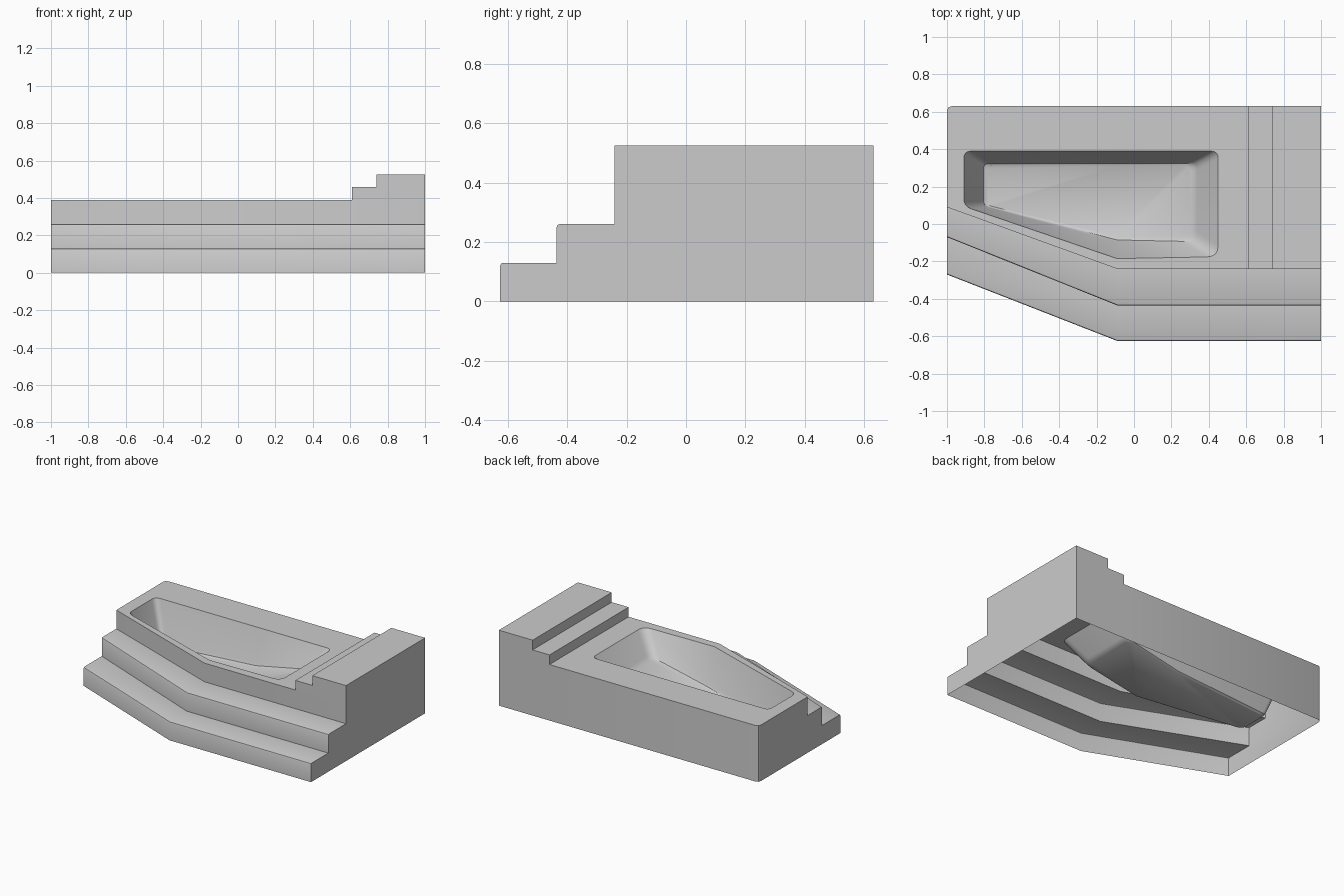
import bpy, bmesh
from mathutils import Vector
from math import radians

if "Cube" in bpy.data.objects:
    bpy.data.objects.remove(bpy.data.objects["Cube"])


def finish(name, bm):
    bmesh.ops.remove_doubles(bm, verts=bm.verts, dist=1e-5)
    bmesh.ops.recalc_face_normals(bm, faces=bm.faces)
    me = bpy.data.meshes.new(name)
    bm.to_mesh(me)
    bm.free()
    ob = bpy.data.objects.new(name, me)
    bpy.context.collection.objects.link(ob)
    bpy.context.view_layer.objects.active = ob
    ob.select_set(True)
    bpy.ops.object.shade_smooth_by_angle(angle=radians(30))
    ob.select_set(False)
    return ob


def ring(bm, pts):
    return [bm.verts.new(p) for p in pts]


def strip(bm, a, b, closed=False):
    n = len(a)
    for i in range(n if closed else n - 1):
        j = (i + 1) % n
        bm.faces.new((a[i], a[j], b[j], b[i]))


def rounded(corners, n=5):
    """Polygon of (x, y, radius) corners with rounded corners."""
    out = []
    for i, (x, y, r) in enumerate(corners):
        p = Vector((x, y))
        if r == 0:
            out.append(p)
            continue
        a = Vector(corners[i - 1][:2]) - p
        b = Vector(corners[(i + 1) % len(corners)][:2]) - p
        s, e = p + a.normalized() * r, p + b.normalized() * r
        for k in range(n):
            t = k / (n - 1)
            out.append(s * (1 - t) ** 2 + p * 2 * t * (1 - t) + e * t * t)
    return out


RIM, BACK, BLOCK_X = 0.39, 0.63, 0.61
BEND = -0.09
# front outline of each tier: y at left end, y right of the bend
TIERS = [(-0.27, -0.625), (-0.07, -0.435), (0.09, -0.24)]
H, C = 0.13, 0.01          # step height, nosing bevel

# stepped front profile, as (tier, inset, z)
profile = []
for i in range(3):
    profile.append((i, 0, i * H))
    top = (i + 1) * H
    if i < 2:
        profile += [(i, 0, top - C), (i, C * 0.3, top - C * 0.3), (i, C, top)]
    else:
        profile.append((i, 0, top))


def front_y(tier, inset, end):
    return TIERS[tier][end] + inset


# outer shell: steps, end walls and back wall, open underneath
bm = bmesh.new()
left = ring(bm, [(-1, front_y(t, d, 0), z) for t, d, z in profile])
mid = ring(bm, [(BEND, front_y(t, d, 1), z) for t, d, z in profile])
right = ring(bm, [(1, front_y(t, d, 1), z) for t, d, z in profile])
strip(bm, left, mid)
strip(bm, mid, right)
back = [(-1, 0.605), (-0.993, 0.623), (-0.975, BACK), (BLOCK_X, BACK), (1, BACK)]
low = ring(bm, [(x, y, 0) for x, y in back])
high = ring(bm, [(x, y, RIM) for x, y in back])
strip(bm, low, high)
bm.faces.new(left + [high[0], low[0]])
bm.faces.new(right + [high[-1], low[-1]])
finish("stepped_surround", bm)

# raised stepped block at the right end
bm = bmesh.new()
steps = [(BLOCK_X, RIM), (BLOCK_X, 0.457), (0.74, 0.457), (0.74, 0.525),
         (1, 0.525), (1, RIM)]
f = ring(bm, [(x, TIERS[2][1], z) for x, z in steps])
b = ring(bm, [(x, BACK, z) for x, z in steps])
strip(bm, f, b)
bm.faces.new(f)
bm.faces.new(b)
finish("end_block", bm)

# basin opening and floor outlines (matching corner order)
rim = rounded([(-0.91, 0.39, 0.04), (BEND, 0.39, 0), (0.45, 0.39, 0.04),
               (0.45, -0.175, 0.06), (BEND, -0.185, 0), (-0.91, 0.095, 0.04)])
floor = rounded([(-0.80, 0.32, 0.03), (BEND, 0.32, 0), (0.32, 0.32, 0.04),
                 (0.32, -0.09, 0.06), (BEND, -0.08, 0), (-0.80, 0.10, 0.03)])


def floor_z(x):
    if x < BEND:
        return 0.15 + 0.07 * (x - BEND)
    return 0.15 + 0.21 * (x - BEND)


# sloping tub basin
bm = bmesh.new()
rings = []
for t, d in [(0, 0), (0.85, 0.9), (0.95, 0.97), (1.12, 1)]:
    pts = [r.lerp(p, t) if t <= 1 else r + (p - r) * t for r, p in zip(rim, floor)]
    rings.append(ring(bm, [(p.x, p.y, RIM + (floor_z(p.x) - RIM) * d) for p in pts]))
for a, b in zip(rings, rings[1:]):
    strip(bm, a, b, True)
last = rings[-1]
m0, m1 = 5, 16             # bend vertices in the ring
bm.faces.new(last[m0:m1 + 1])
bm.faces.new(last[m1:] + last[:m0 + 1])
finish("basin", bm)

# flat rim deck around the basin
bm = bmesh.new()
outer = [(x, y) for x, y in back[:4]] + [(BLOCK_X, TIERS[2][1]), (BEND, TIERS[2][1]),
                                        (-1, TIERS[2][0])]
edges = []
for loop in (outer, rim):
    vs = ring(bm, [(p[0], p[1], RIM) for p in loop])
    edges += [bm.edges.new((vs[i - 1], vs[i])) for i in range(len(vs))]
bmesh.ops.triangle_fill(bm, use_beauty=True, use_dissolve=False, edges=edges,
                        normal=(0, 0, 1))
finish("rim_deck", bm)
